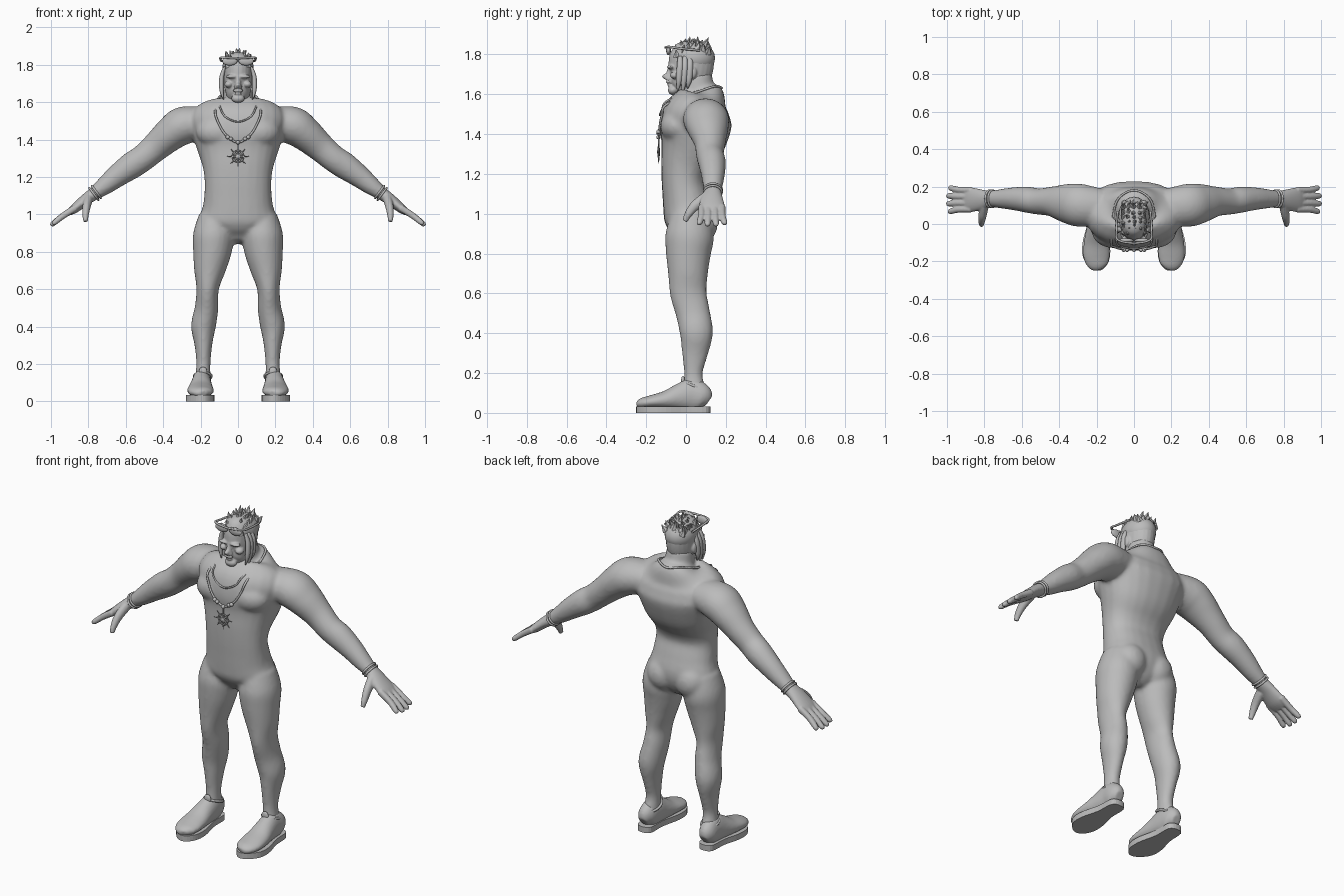
import bpy, bmesh, math, random
from mathutils import Vector, Matrix
from mathutils.bvhtree import BVHTree

random.seed(4)
cube = bpy.data.objects.get("Cube")
if cube:
    bpy.data.objects.remove(cube, do_unlink=True)

grey = bpy.data.materials.new("plain_grey")
grey.use_nodes = True
grey.diffuse_color = (.5, .5, .5, 1)
grey.node_tree.nodes["Principled BSDF"].inputs["Base Color"].default_value = (.5, .5, .5, 1)

X, Y, Z = Vector((1, 0, 0)), Vector((0, 1, 0)), Vector((0, 0, 1))


def spline(rows, steps=5, closed=False):
    """Smooth interpolation through rows of any width."""
    pts = [Vector(r) for r in rows]
    count = len(pts)
    pick = (lambda i: pts[i % count]) if closed else (lambda i: pts[min(max(i, 0), count - 1)])
    out = []
    for i in range(count if closed else count - 1):
        a, b, c, d = (pick(i + k) for k in (-1, 0, 1, 2))
        for s in range(steps):
            t = s / steps
            out.append((b * 2 + (c - a) * t + (a * 2 - b * 5 + c * 4 - d) * t ** 2
                        + (b * 3 - a - c * 3 + d) * t ** 3) / 2)
    return out if closed else out + [pts[-1]]


def loft(bm, rows, wide=X, sides=24, power=2, side=1):
    """Skin of rounded rings; each row is x, y, z, wide radius, other radius."""
    path = spline(rows)
    rings = []
    for i, row in enumerate(path):
        tangent = (path[min(i + 1, len(path) - 1)].xyz - path[max(i - 1, 0)].xyz).normalized()
        u = (wide - tangent * wide.dot(tangent)).normalized()
        v = tangent.cross(u)
        ring = []
        for k in range(sides):
            angle = math.tau * k / sides
            c, s = math.cos(angle), math.sin(angle)
            p = row.xyz + u * row[3] * math.copysign(abs(c) ** (2 / power), c) \
                + v * row[4] * math.copysign(abs(s) ** (2 / power), s)
            ring.append(bm.verts.new((p.x * side, p.y, p.z)))
        rings.append(ring)
    for a, b in zip(rings, rings[1:]):
        for k in range(sides):
            j = (k + 1) % sides
            bm.faces.new((a[k], a[j], b[j], b[k]))
    bm.faces.new(rings[0][::-1])
    bm.faces.new(rings[-1])


def blob(bm, centre, size):
    """Ellipsoid."""
    bmesh.ops.create_uvsphere(bm, u_segments=20, v_segments=12, radius=1,
                              matrix=Matrix.Translation(centre) @ Matrix.Diagonal((*size, 1)))


def spike(bm, base, tip, radius, sides=5):
    base, tip = Vector(base), Vector(tip)
    way = tip - base
    turn = way.to_track_quat('Z', 'Y').to_matrix().to_4x4()
    bmesh.ops.create_cone(bm, cap_ends=True, segments=sides, radius1=radius, radius2=.001,
                          depth=way.length, matrix=Matrix.Translation((base + tip) / 2) @ turn)


def finish(bm, name, voxel=0, relax=4, smooth=True):
    """Turn the bmesh into an object, optionally fused into one skin."""
    bmesh.ops.recalc_face_normals(bm, faces=bm.faces)
    mesh = bpy.data.meshes.new(name)
    bm.to_mesh(mesh)
    bm.free()
    mesh.materials.append(grey)
    if smooth:
        mesh.shade_smooth()
    obj = bpy.data.objects.new(name, mesh)
    bpy.context.collection.objects.link(obj)
    if voxel:
        fuse = obj.modifiers.new("fuse", 'REMESH')
        fuse.mode, fuse.voxel_size, fuse.use_smooth_shade = 'VOXEL', voxel, True
        soften = obj.modifiers.new("soften", 'SMOOTH')
        soften.factor, soften.iterations = .5, relax
    return obj


def cord(name, pts, radius, closed=True):
    curve = bpy.data.curves.new(name, 'CURVE')
    curve.dimensions, curve.bevel_depth, curve.bevel_resolution = '3D', radius, 2
    line = curve.splines.new('POLY')
    line.points.add(len(pts) - 1)
    for point, p in zip(line.points, pts):
        point.co = (*p, 1)
    line.use_cyclic_u = closed
    curve.materials.append(grey)
    obj = bpy.data.objects.new(name, curve)
    bpy.context.collection.objects.link(obj)


# Body: torso, neck, arms and legs fused together
bm = bmesh.new()
loft(bm, [(0, .01, .85, .04, .05), (0, .02, .9, .13, .1), (0, .02, .97, .2, .128),
          (0, .005, 1.06, .185, .122), (0, -.01, 1.16, .178, .112), (0, 0, 1.25, .188, .128),
          (0, .03, 1.35, .22, .162), (0, .045, 1.43, .245, .178), (0, .06, 1.5, .26, .175),
          (0, .08, 1.56, .23, .14), (0, .095, 1.6, .14, .1), (0, .09, 1.63, .08, .07)], power=2.3)
loft(bm, [(0, .08, 1.52, .1, .1), (0, .062, 1.61, .082, .086), (0, .05, 1.7, .07, .078)])
for s in (1, -1):
    blob(bm, (s * .105, -.045, 1.44), (.12, .085, .085))
    blob(bm, (s * .09, .07, .95), (.095, .09, .1))
    loft(bm, [(.18, .09, 1.49, .1, .085), (.29, .1, 1.475, .115, .102), (.36, .11, 1.43, .105, .092),
              (.44, .12, 1.36, .08, .078), (.51, .12, 1.3, .07, .072), (.57, .13, 1.26, .07, .072),
              (.64, .135, 1.21, .062, .062), (.71, .135, 1.155, .052, .05),
              (.77, .135, 1.11, .043, .036), (.81, .133, 1.08, .043, .03)], wide=Y, side=s)
    loft(bm, [(.12, .02, .99, .09, .1), (.13, .018, .89, .11, .122), (.138, .012, .8, .103, .113),
              (.152, .01, .7, .084, .1), (.163, .012, .6, .06, .092), (.168, .035, .5, .063, .086),
              (.185, .052, .4, .066, .083), (.185, .045, .3, .047, .066), (.185, .037, .2, .038, .047),
              (.188, .04, .13, .042, .055), (.19, .04, .06, .045, .06)], side=s)
body = finish(bm, "body", .011, 6)

# Hands: palm, four fingers and a hanging thumb
for s, label in ((1, "left"), (-1, "right")):
    bm = bmesh.new()
    loft(bm, [(.77, .135, 1.11, .042, .035), (.82, .13, 1.075, .056, .03),
              (.875, .13, 1.03, .066, .025), (.91, .13, 1.005, .06, .014)], wide=Y, side=s)
    for y, reach in ((.182, .92), (.147, 1), (.112, 1), (.078, .93)):
        tip = y + (y - .13) * .2
        loft(bm, [(.87, y, 1.035, .017, .019), (.87 + .07 * reach, y, 1.035 - .046 * reach, .017, .017),
                  (.87 + .12 * reach, tip, 1.035 - .086 * reach, .015, .014),
                  (.87 + .131 * reach, tip, 1.035 - .096 * reach, .006, .006)], wide=Y, sides=12, side=s)
    loft(bm, [(.8, .1, 1.08, .025, .03), (.81, .045, 1.04, .022, .026), (.815, .01, .995, .017, .019),
              (.815, -.005, .962, .012, .013)], wide=X, sides=12, side=s)
    finish(bm, label + "_hand", .005, 3)

    # Wrist band, perpendicular to the forearm
    across = Vector((.6, 0, .8))
    centre = Vector((.757, .135, 1.12))
    for k, shift in enumerate((0, .014)):
        ring = [centre + Vector((shift, 0, -shift * .75)) + Y * .045 * math.cos(a) + across * .04 * math.sin(a)
                for a in (math.tau * i / 24 for i in range(24))]
        cord(f"{label}_wrist_band_{k}", [(p.x * s, p.y, p.z) for p in ring], .006)

    # Shoe upper and flat sole
    bm = bmesh.new()
    loft(bm, [(.198, .115, .06, .025, .03), (.198, .085, .078, .047, .065), (.195, .03, .09, .052, .082),
              (.197, -.03, .08, .058, .068), (.2, -.1, .065, .068, .047), (.2, -.17, .056, .071, .034),
              (.192, -.22, .048, .055, .027), (.185, -.243, .042, .025, .015)], side=s)
    finish(bm, label + "_shoe", .007, 4)
    bm = bmesh.new()
    outline = spline([(.2, .122), (.242, .1), (.25, 0), (.275, -.1), (.272, -.18), (.225, -.238),
                      (.175, -.247), (.135, -.2), (.128, -.12), (.153, 0), (.157, .1)], 4, True)
    sole = bm.faces.new([bm.verts.new((p.x * s, p.y, 0)) for p in outline])
    top = bmesh.ops.extrude_face_region(bm, geom=[sole])
    bmesh.ops.translate(bm, vec=Z * .033, verts=[v for v in top["geom"] if isinstance(v, bmesh.types.BMVert)])
    finish(bm, label + "_sole", smooth=False)
    # Shoe collar and tongue
    cord(label + "_shoe_collar", [(s * .188 + .046 * math.cos(a), .04 + .055 * math.sin(a), .135 - .02 * math.sin(a))
                                  for a in (math.tau * i / 24 for i in range(24))], .007)
    bm = bmesh.new()
    blob(bm, (s * .187, -.015, .16), (.022, .01, .025))
    finish(bm, label + "_shoe_tongue")

# Head with face features
bm = bmesh.new()
loft(bm, [(0, -.035, 1.605, .03, .035), (0, -.02, 1.625, .054, .068), (0, .002, 1.66, .068, .09),
          (0, .018, 1.7, .076, .108), (0, .026, 1.75, .08, .114), (0, .028, 1.8, .079, .109),
          (0, .028, 1.84, .062, .085), (0, .03, 1.862, .03, .045)])
spike(bm, (0, -.085, 1.675), (0, -.085, 1.755), .024, 8)
blob(bm, (0, -.1, 1.69), (.014, .02, .014))
blob(bm, (0, -.088, 1.662), (.03, .013, .008))
blob(bm, (0, -.082, 1.645), (.02, .012, .006))
blob(bm, (0, -.066, 1.62), (.036, .025, .024))
for s in (1, -1):
    blob(bm, (s * .034, -.078, 1.737), (.034, .018, .01))
    blob(bm, (s * .05, -.055, 1.695), (.023, .026, .018))
    blob(bm, (s * .08, .03, 1.71), (.012, .024, .033))
finish(bm, "head", .005, 3)

# Hair: cap, swept spikes on top, long strands beside the face
bm = bmesh.new()
blob(bm, (0, .04, 1.782), (.084, .106, .083))
finish(bm, "hair_cap")
bm = bmesh.new()
for row in range(7):
    for col in range(-2, 3):
        x, y = col * .026, -.045 + row * .026
        z = 1.78 + .075 * math.sqrt(max(0, 1 - (x / .086) ** 2 - ((y - .04) / .112) ** 2))
        spike(bm, (x, y, z - .01), (x * 1.25 + random.uniform(-.012, .012), y + random.uniform(-.01, .03),
                                    z + random.uniform(.02, .04)), .02)
finish(bm, "hair_spikes", smooth=False)
bm = bmesh.new()
for s in (1, -1):
    for y, end in ((-.03, 1.615), (-.005, 1.6), (.02, 1.63)):
        loft(bm, [(.07, y, 1.79, .006, .012), (.086, y, 1.74, .012, .016), (.088, y - .006, 1.67, .012, .015),
                  (.078, y - .012, end, .003, .003)], sides=8, side=s)
finish(bm, "hair_strands")

# Glasses pushed up on the forehead
bm = bmesh.new()
for s in (1, -1):
    blob(bm, (s * .044, -.088, 1.82), (.041, .012, .024))
finish(bm, "glasses_lenses")
cord("glasses_frame", spline([(-.088, .07, 1.82), (-.094, -.03, 1.83), (-.086, -.085, 1.838), (0, -.103, 1.835),
                              (.086, -.085, 1.838), (.094, -.03, 1.83), (.088, .07, 1.82)]), .006, False)

# Necklaces draped on the chest
bpy.context.view_layer.update()
skin = BVHTree.FromObject(body, bpy.context.evaluated_depsgraph_get())


def on_chest(x, z, lift=.007):
    hit = skin.ray_cast(Vector((x, -1, z)), Y)[0]
    return Vector((x, (hit.y if hit else 0) - lift, z))


def on_shoulder(x, y):
    hit = skin.ray_cast(Vector((x, y, 3)), -Z)[0]
    return Vector((x, y, (hit.z if hit else 1.6) + .006))


def necklace(name, front, radius):
    half = [on_shoulder(.07, .15), on_shoulder(.105, .08)] + [on_chest(x, z) for x, z in front]
    loop = [on_shoulder(0, .18)] + half
    loop += [Vector((-p.x, p.y, p.z)) for p in reversed(half) if p.x > 0]
    cord(name, spline(loop, 6, True), radius)


necklace("long_necklace", [(.122, 1.55), (.105, 1.49), (.065, 1.425), (0, 1.385)], .006)
necklace("short_necklace", [(.095, 1.57), (.065, 1.52), (0, 1.495)], .005)
bm = bmesh.new()
for x in (-.055, -.038, 0, .038, .055):
    blob(bm, on_chest(x, 1.385 + abs(x) * .5, .012), (.011, .011, .011))
finish(bm, "necklace_beads")

# Eight-pointed star pendant
hub = on_chest(0, 1.31, .014)
cord("pendant_ring", [hub + Vector((math.cos(a), 0, math.sin(a))) * .03
                      for a in (math.tau * i / 24 for i in range(24))], .004)
cord("pendant_link", [hub + Z * .03, on_chest(0, 1.385, .012)], .004, False)
bm = bmesh.new()
blob(bm, hub, (.013, .008, .013))
for i in range(8):
    a = math.tau * i / 8
    spike(bm, hub, hub + Vector((math.cos(a), 0, math.sin(a))) * .058, .008, 6)
finish(bm, "pendant_star", smooth=False)
